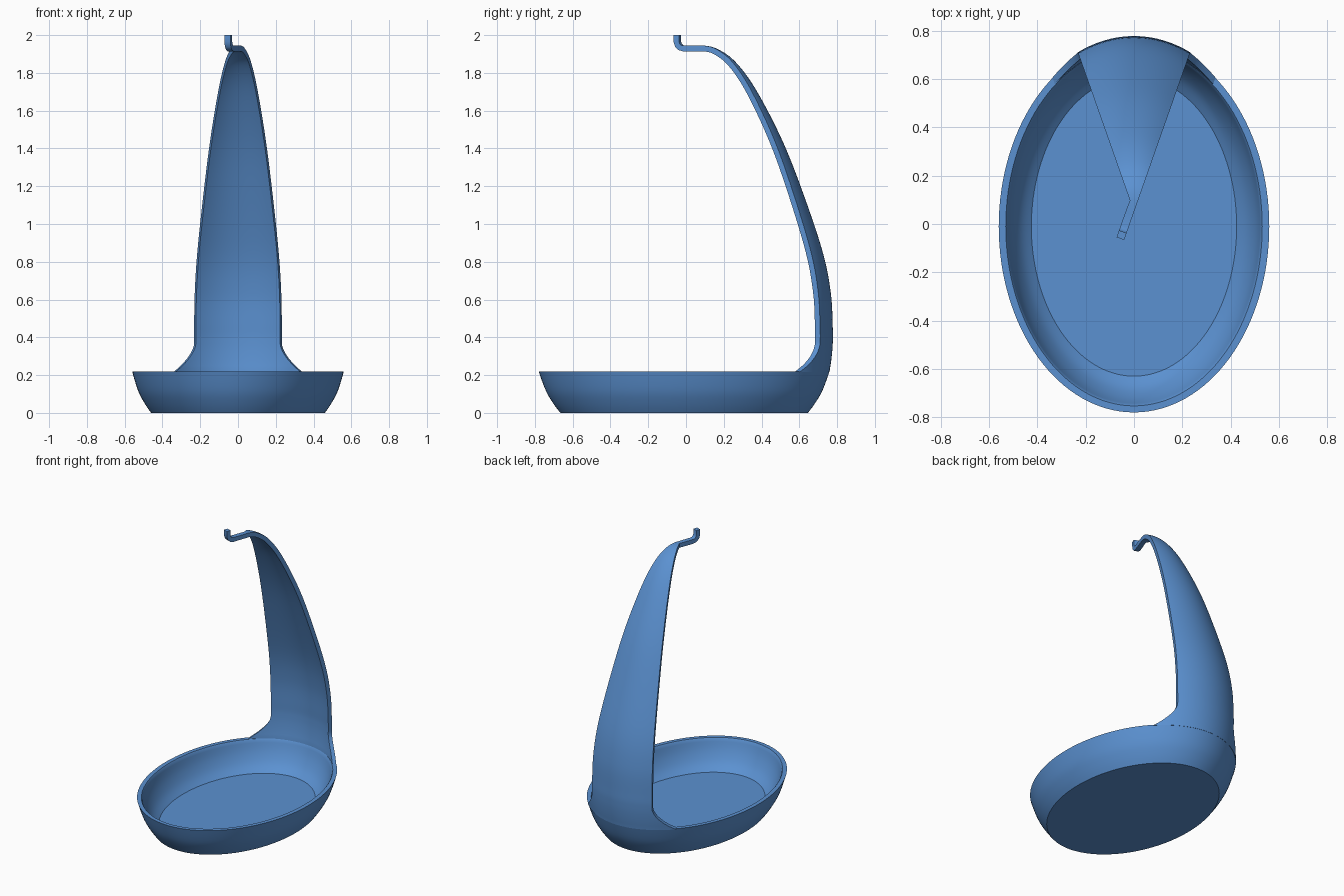
import bpy, bmesh, math
from mathutils import Vector

if "Cube" in bpy.data.objects:
    bpy.data.objects.remove(bpy.data.objects["Cube"])

blue = bpy.data.materials.new("blue_plastic")
blue.diffuse_color = (0.105, 0.285, 0.64, 1)
blue.use_nodes = True
blue.node_tree.nodes["Principled BSDF"].inputs["Base Color"].default_value = blue.diffuse_color
CY = -0.01      # y centre of the bowl ellipse
RATIO = 0.73    # ellipse width / length


def loft(name, loops, angle):
    """Skin closed loops of equal size and cap both ends."""
    bm = bmesh.new()
    rings = [[bm.verts.new(p) for p in lp] for lp in loops]
    n = len(loops[0])
    for r, s in zip(rings, rings[1:]):
        for i in range(n):
            j = (i + 1) % n
            bm.faces.new((r[i], r[j], s[j], s[i]))
    bm.faces.new(rings[0])
    bm.faces.new(rings[-1])
    bmesh.ops.recalc_face_normals(bm, faces=bm.faces[:])
    me = bpy.data.meshes.new(name)
    bm.to_mesh(me)
    bm.free()
    me.materials.append(blue)
    ob = bpy.data.objects.new(name, me)
    bpy.context.collection.objects.link(ob)
    bpy.ops.object.select_all(action='DESELECT')
    ob.select_set(True)
    bpy.context.view_layer.objects.active = ob
    bpy.ops.object.shade_smooth_by_angle(angle=math.radians(angle))
    return ob


def spline(pts, steps):
    """Smooth curve through the points, using the end points as tangents."""
    out = []
    P = [Vector(p) for p in pts]
    for a, b, c, d in zip(P, P[1:], P[2:], P[3:]):
        for k in range(steps):
            t = k / steps
            out.append(0.5 * (2 * b + (c - a) * t + (2 * a - 5 * b + 4 * c - d) * t * t
                              + (3 * b - a - 3 * c + d) * t ** 3))
    out.append(P[-2])
    return out


# Bowl: elliptical rings (half width, half length, height), outside then inside
SEG = 128
outer = spline([(.42, .61, -.05), (.46, .655, 0), (.497, .696, .055), (.53, .733, .12),
                (.56, .77, .22), (.57, .785, .28)], 4)
inner = spline([(.535, .75, .26), (.526, .738, .213), (.505, .71, .14), (.47, .67, .075),
                (.425, .62, .03), (.38, .58, .0)], 4)
rim = [Vector((.531, .743, .22))]
rings = [[(a * math.cos(2 * math.pi * i / SEG), CY + b * math.sin(2 * math.pi * i / SEG), z)
          for i in range(SEG)] for a, b, z in outer + rim + inner]
loft("bowl", rings, 30)

# Arm: curved shell with wedge-shaped plan, flaring into the rim at its foot
COLS = 24
US = [-1 + 2 * i / COLS for i in range(COLS + 1)]
THICK = 0.03
SLOPE, APEX = 0.352, 0.05
profile = spline([(.745, .15), (.76, .22), (.771, .295), (.777, .37), (.777, .45), (.766, .64),
                  (.72, .865), (.603, 1.21), (.497, 1.47), (.365, 1.72), (.26, 1.86),
                  (.17, 1.925), (.10, 1.944), (.03, 1.944)], 6)


def section(y0, z):
    """Row of points across the shell at one height."""
    b = y0 - CY
    a = b * RATIO
    w = SLOPE * (y0 - APEX)
    for _ in range(12):
        w = SLOPE * (CY + b * math.sqrt(max(0, 1 - (w / a) ** 2)) - APEX)
    if z < .37:
        w += .11 * ((.37 - z) / .15) ** 1.7
    return [Vector((u * w, CY + b * math.sqrt(max(0, 1 - (u * w / a) ** 2)), z)) for u in US]


loops = []
for i, p in enumerate(profile):
    t = profile[min(i + 1, len(profile) - 1)] - profile[max(i - 1, 0)]
    n = Vector((-t.y, t.x)).normalized()
    q = p + n * THICK
    if i == 0:
        q.y = p.y = 0.216
    if i == len(profile) - 1:
        q = Vector((.10, 1.914))
    loops.append(section(*p) + section(*q)[::-1])

# Thin tail and upturned hook: (run, height) for the upper and lower faces
top = [(.06, 1.944), (.118, 1.944), (.128, 1.947), (.136, 1.955), (.14, 1.967), (.14, 2.0)]
bottom = [(.06, 1.914), (.118, 1.914), (.143, 1.921), (.161, 1.938), (.17, 1.965), (.17, 2.0)]
d = Vector((-SLOPE, -1)).normalized()
HALF = SLOPE * (.10 - APEX)


def strip(s, z):
    return [Vector((u * HALF + d.x * (s + .006 * u), .10 + d.y * (s + .006 * u), z)) for u in US]


for a, b in zip(top, bottom):
    loops.append(strip(*a) + strip(*b)[::-1])
loft("arm_with_hook", loops, 35)
